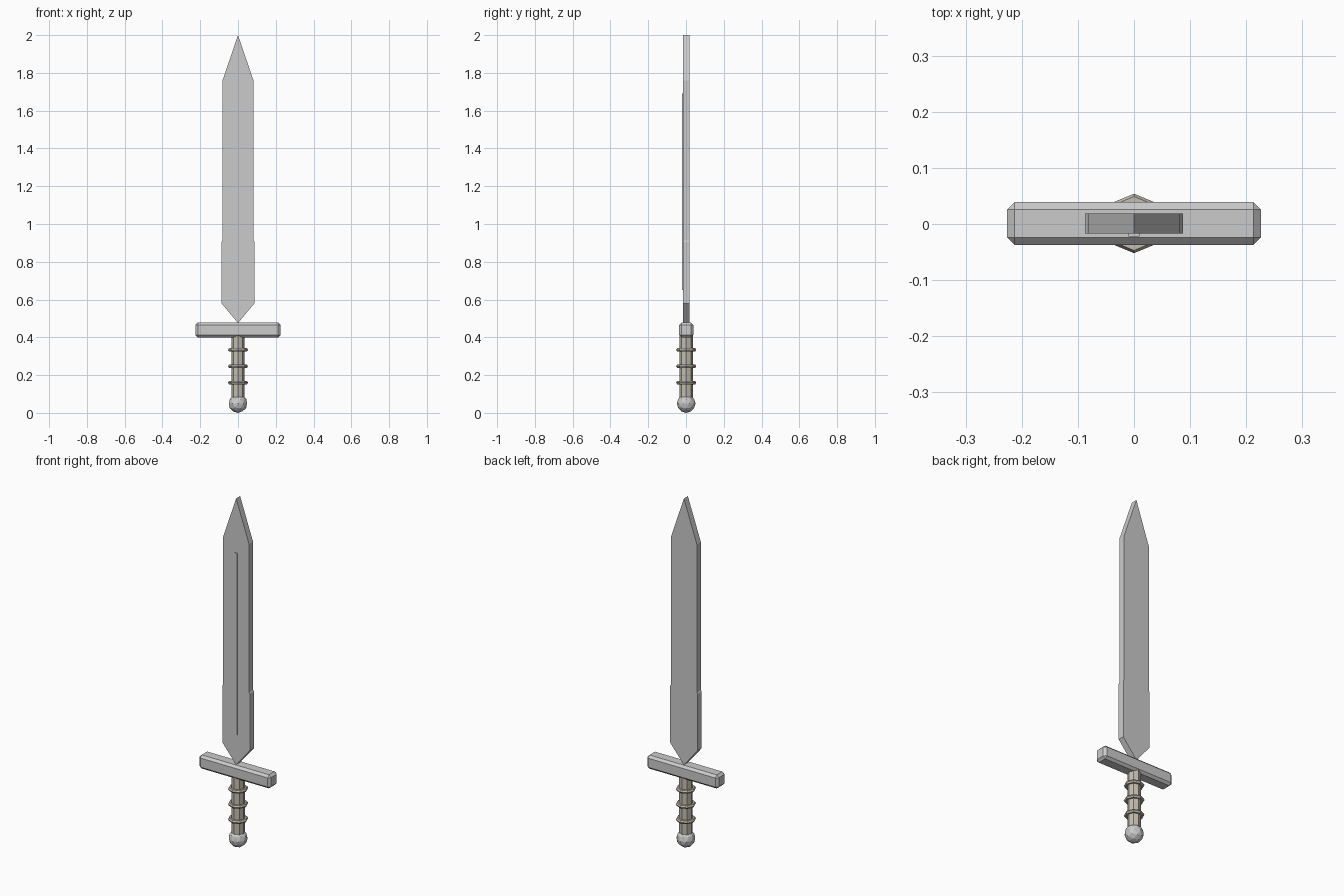
import bpy, bmesh, math

if "Cube" in bpy.data.objects:
    bpy.data.objects.remove(bpy.data.objects["Cube"])

Y0 = 0.001  # depth centre of the sword

grip_mat = bpy.data.materials.new("grip_beige")
grip_mat.diffuse_color = (0.55, 0.51, 0.44, 1)
grip_mat.use_nodes = True
grip_mat.node_tree.nodes["Principled BSDF"].inputs["Base Color"].default_value = grip_mat.diffuse_color


def name_it(name, mat=None):
    ob = bpy.context.object
    ob.name = name
    if mat:
        ob.data.materials.append(mat)
    return ob


def box(name, lo, hi):
    bpy.ops.mesh.primitive_cube_add(size=1, location=[(a + b) / 2 for a, b in zip(lo, hi)])
    ob = name_it(name)
    ob.scale = [b - a for a, b in zip(lo, hi)]
    bpy.ops.object.transform_apply(location=False, rotation=False, scale=True)
    return ob


# Blade: mirrored flat outline extruded through its thickness
half = [(0.082, 1.76), (0.083, 0.912), (0.087, 0.905), (0.087, 0.58)]
outline = [(0, 2.0)] + half + [(0, 0.475)] + [(-x, z) for x, z in reversed(half)]
bm = bmesh.new()
face = bm.faces.new([bm.verts.new((x, Y0 - 0.018, z)) for x, z in outline])
ext = bmesh.ops.extrude_face_region(bm, geom=[face])
bmesh.ops.translate(bm, vec=(0, 0.036, 0),
                    verts=[g for g in ext["geom"] if isinstance(g, bmesh.types.BMVert)])
bmesh.ops.recalc_face_normals(bm, faces=bm.faces)
mesh = bpy.data.meshes.new("blade")
bm.to_mesh(mesh)
bm.free()
bpy.context.collection.objects.link(bpy.data.objects.new("blade", mesh))

# Raised rib on the front of the blade
box("blade_rib", (-0.01, -0.022, 0.65), (0.01, 0.0, 1.69))

# Crossguard with chamfered edges
guard = box("crossguard", (-0.226, Y0 - 0.038, 0.4), (0.226, Y0 + 0.038, 0.478))
bev = guard.modifiers.new("chamfer", "BEVEL")
bev.width, bev.segments = 0.013, 1

# Octagonal grip
bpy.ops.mesh.primitive_cylinder_add(vertices=8, radius=0.035, depth=0.33,
                                    location=(0, Y0, 0.245))
name_it("grip", grip_mat)

# Grip rings
for i, z in enumerate((0.16, 0.247, 0.334)):
    bpy.ops.mesh.primitive_torus_add(major_segments=8, minor_segments=6, major_radius=0.043,
                                     minor_radius=0.01, location=(0, Y0, z))
    name_it(f"grip_ring_{i + 1}", grip_mat)

# Faceted pommel
bpy.ops.mesh.primitive_ico_sphere_add(subdivisions=2, radius=0.05, location=(0, Y0, 0.05))
name_it("pommel")
